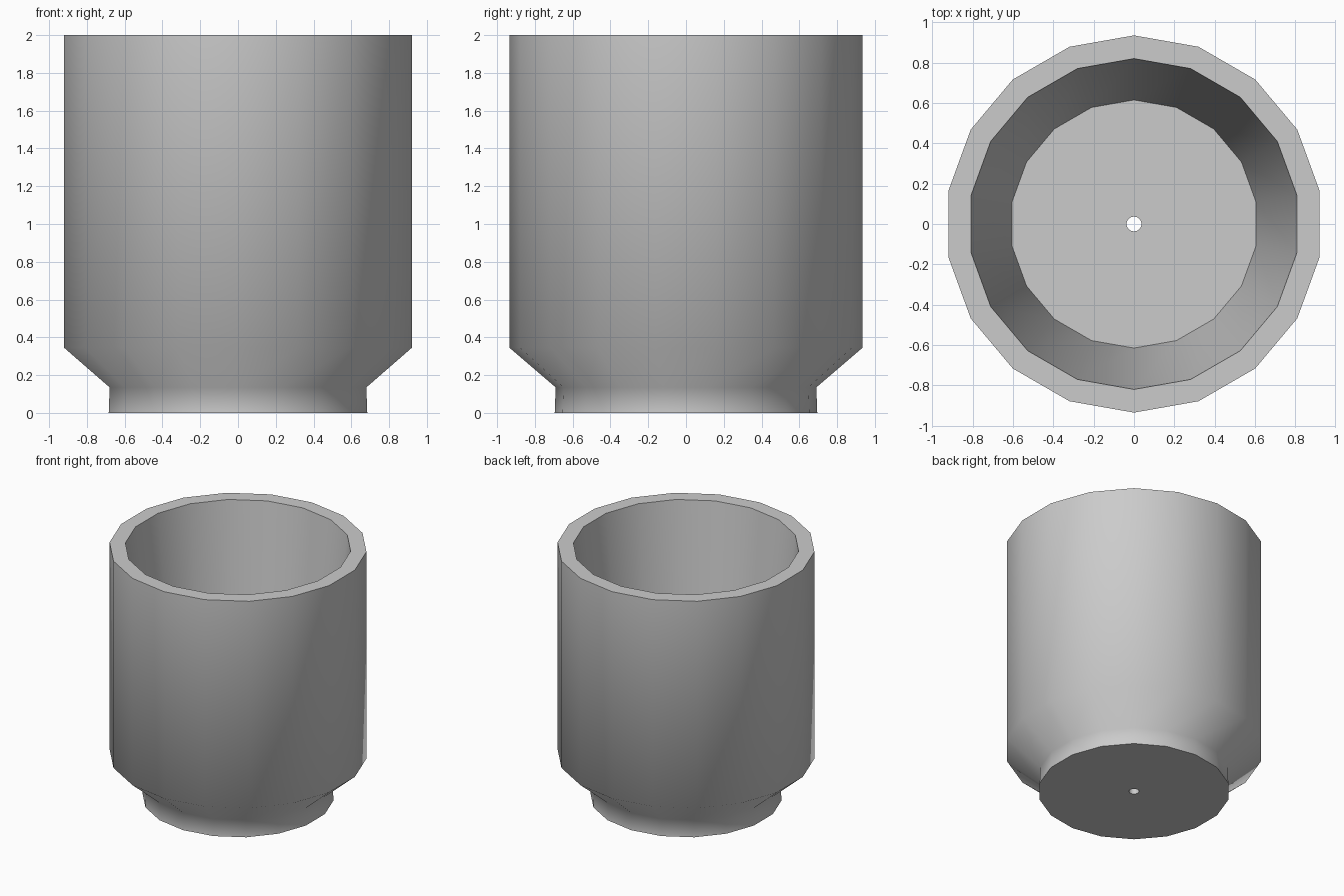
import bpy, bmesh, math

if "Cube" in bpy.data.objects:
    bpy.data.objects.remove(bpy.data.objects["Cube"])

SIDES = 18
# Closed wall profile (radius, height): base, neck, body, rim, tapered inside, floor, drain hole
PROFILE = [(0.037, 0), (0.695, 0), (0.69, 0.135), (0.935, 0.345), (0.935, 2),
           (0.82, 2), (0.615, 0.12), (0.037, 0.12)]


def lathe(name, profile, sides):
    bm = bmesh.new()
    rings = []
    for i in range(sides):
        a = math.pi / 2 + 2 * math.pi * i / sides
        rings.append([bm.verts.new((r * math.cos(a), r * math.sin(a), z)) for r, z in profile])
    n = len(profile)
    for i in range(sides):
        a, b = rings[i], rings[(i + 1) % sides]
        for j in range(n):
            k = (j + 1) % n
            bm.faces.new((a[j], b[j], b[k], a[k]))
    bmesh.ops.recalc_face_normals(bm, faces=bm.faces)
    mesh = bpy.data.meshes.new(name)
    bm.to_mesh(mesh)
    bm.free()
    obj = bpy.data.objects.new(name, mesh)
    bpy.context.collection.objects.link(obj)
    return obj


# Plant pot with drain hole
pot = lathe("plant_pot", PROFILE, SIDES)
bpy.context.view_layer.objects.active = pot
pot.select_set(True)
bpy.ops.object.shade_smooth_by_angle(angle=math.radians(60))
